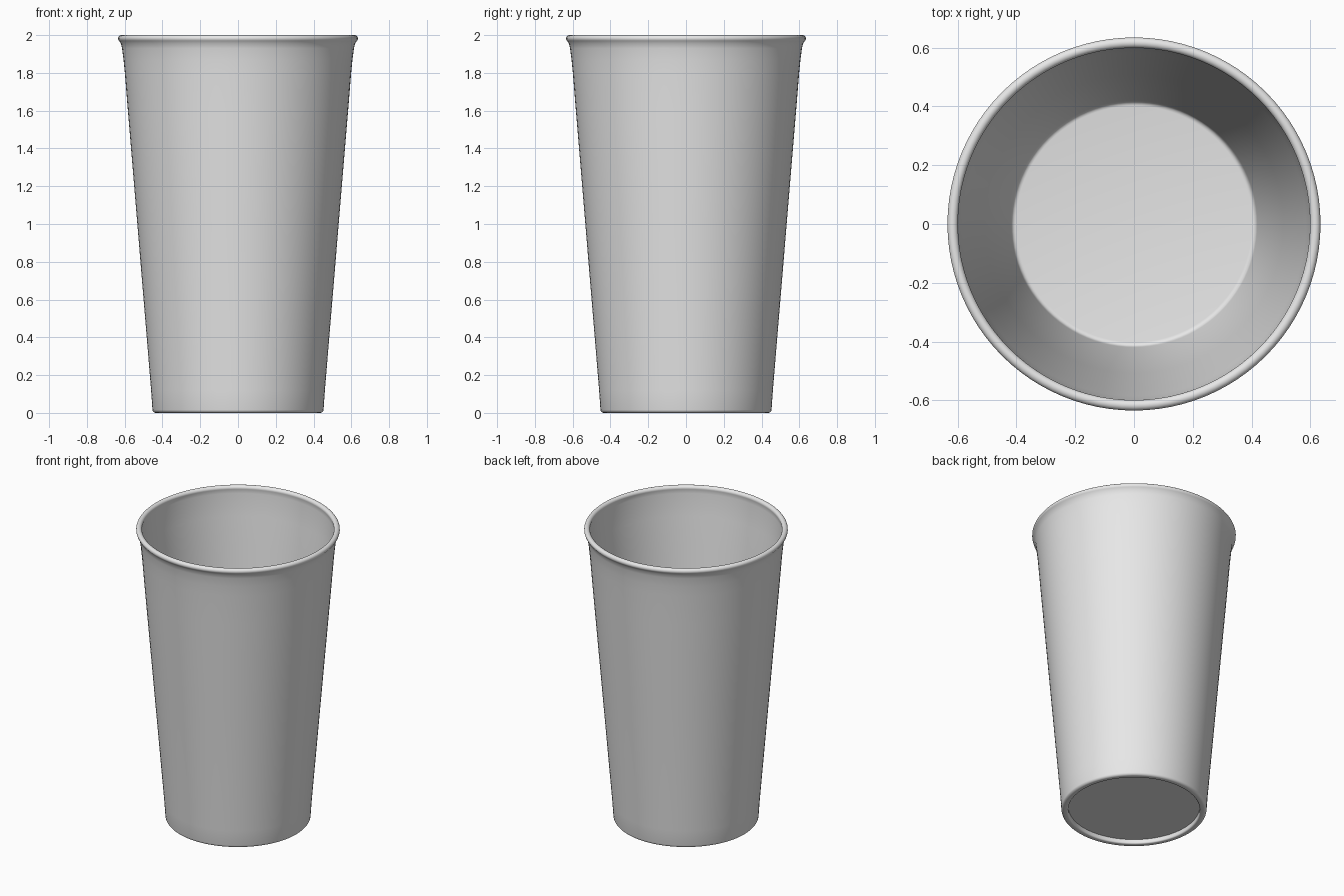
import bpy
import bmesh
from math import sin, cos, pi, radians

cube = bpy.data.objects.get("Cube")
if cube:
    bpy.data.objects.remove(cube, do_unlink=True)

SEGMENTS = 96


def make_material(name, colour):
    mat = bpy.data.materials.new(name)
    mat.use_nodes = True
    mat.diffuse_color = colour
    bsdf = next(n for n in mat.node_tree.nodes if n.type == 'BSDF_PRINCIPLED')
    bsdf.inputs["Base Color"].default_value = colour
    bsdf.inputs["Roughness"].default_value = 0.5
    return mat


def arc(r, z, radius, start, end, steps):
    """Points (radius, height) along an arc, angles in degrees."""
    angles = [radians(start + (end - start) * i / steps) for i in range(steps + 1)]
    return [(r + radius * cos(a), z + radius * sin(a)) for a in angles]


def lathe(name, profile, mat):
    """Revolve a (radius, height) profile around the z axis."""
    bm = bmesh.new()
    verts = [bm.verts.new((r, 0, z)) for r, z in profile]
    edges = [bm.edges.new(pair) for pair in zip(verts, verts[1:])]
    bmesh.ops.spin(bm, geom=verts + edges, cent=(0, 0, 0), axis=(0, 0, 1),
                   angle=2 * pi, steps=SEGMENTS)
    bmesh.ops.remove_doubles(bm, verts=bm.verts, dist=0.0001)
    bmesh.ops.recalc_face_normals(bm, faces=bm.faces)
    mesh = bpy.data.meshes.new(name)
    bm.to_mesh(mesh)
    bm.free()
    mesh.materials.append(mat)
    obj = bpy.data.objects.new(name, mesh)
    bpy.context.collection.objects.link(obj)
    bpy.ops.object.select_all(action='DESELECT')
    obj.select_set(True)
    bpy.context.view_layer.objects.active = obj
    bpy.ops.object.shade_smooth_by_angle(angle=radians(40))
    return obj


grey = make_material("light_grey", (0.8, 0.8, 0.8, 1.0))

# Recessed underside and rounded foot ring
profile = [(0, 0.03), (0.41, 0.03)]
profile += arc(0.42, 0.01, 0.01, 180, 270, 4)
profile += arc(0.435, 0.018, 0.018, 270, 355, 5)

# Tapered outer wall, flaring slightly below the rim
profile += [(0.46, 0.12), (0.533, 1.0), (0.583, 1.6), (0.599, 1.8), (0.606, 1.87),
            (0.614, 1.93), (0.62, 1.955)]

# Rolled rim
profile += arc(0.617, 1.982, 0.018, -45, 205, 14)

# Inner wall and floor with a small fillet
profile += [(0.601, 1.95), (0.585, 1.8), (0.565, 1.6), (0.508, 1.0), (0.42, 0.09)]
profile += arc(0.402, 0.085, 0.016, -10, -90, 4)
profile += [(0, 0.069)]

lathe("cup", profile, grey)
